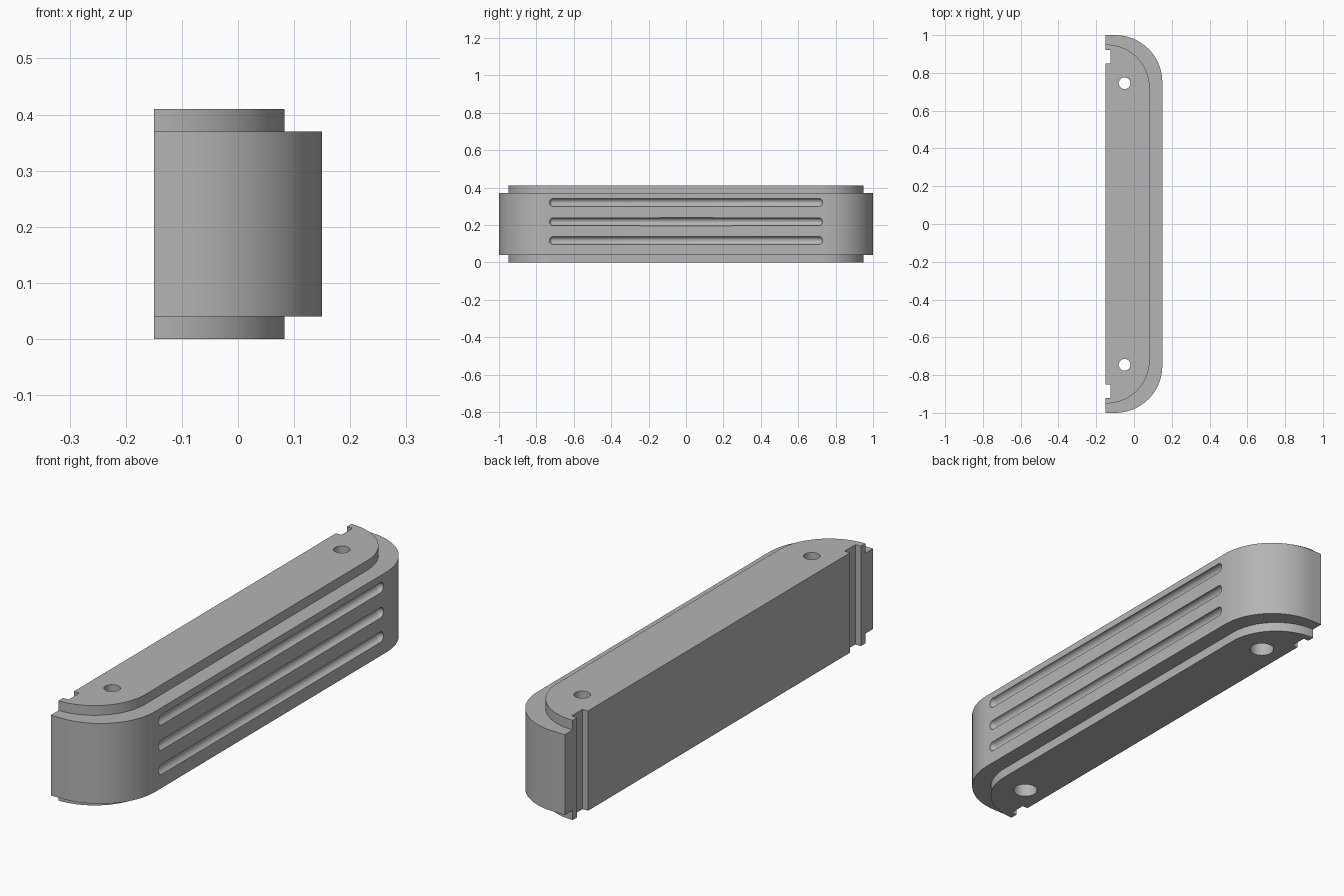
import bpy, bmesh, math
from mathutils import Matrix, Vector

if "Cube" in bpy.data.objects:
    bpy.data.objects.remove(bpy.data.objects["Cube"])

# Single grey finish
grey = bpy.data.materials.new("satin_grey")
grey.use_nodes = True
COLOUR = (0.46, 0.46, 0.46, 1)
grey.diffuse_color = COLOUR
grey.node_tree.nodes["Principled BSDF"].inputs["Base Color"].default_value = COLOUR

BACK = -0.15       # flat mounting side
HOLE_X, HOLE_Y = -0.05, 0.745


def add_object(name, bm):
    bmesh.ops.recalc_face_normals(bm, faces=bm.faces)
    mesh = bpy.data.meshes.new(name)
    bm.to_mesh(mesh)
    bm.free()
    mesh.materials.append(grey)
    obj = bpy.data.objects.new(name, mesh)
    bpy.context.scene.collection.objects.link(obj)
    return obj


def rounded_bar(name, front, end, radius, z0, z1, steps=24):
    """Bar along y with two rounded front corners and two grooves in its back."""
    half = []
    for i in range(steps + 1):
        a = math.pi / 2 * i / steps
        half.append((front - radius + radius * math.cos(a),
                     end - radius + radius * math.sin(a)))
    if half[-1][0] > BACK + 0.001:
        half.append((BACK, end))
    half += [(BACK, 0.92), (-0.125, 0.92), (-0.125, 0.85), (BACK, 0.85)]
    outline = half + [(x, -y) for x, y in reversed(half)]
    bm = bmesh.new()
    face = bm.faces.new([bm.verts.new((x, y, z0)) for x, y in outline])
    grown = bmesh.ops.extrude_face_region(bm, geom=[face])["geom"]
    bmesh.ops.translate(bm, vec=(0, 0, z1 - z0),
                        verts=[v for v in grown if isinstance(v, bmesh.types.BMVert)])
    return add_object(name, bm)


def drill(name, y, radius, z0, z1):
    bm = bmesh.new()
    bmesh.ops.create_cone(bm, cap_ends=True, segments=40, radius1=radius, radius2=radius,
                          depth=z1 - z0,
                          matrix=Matrix.Translation((HOLE_X, y, (z0 + z1) / 2)))
    return add_object(name, bm)


def capsule(name, z, radius=0.0215, half_length=0.73):
    """Round-ended rod along y, made by stretching a sphere at its equator."""
    bm = bmesh.new()
    bmesh.ops.create_uvsphere(bm, u_segments=24, v_segments=16, radius=radius,
                              matrix=Matrix.Rotation(math.pi / 2, 4, "X"))
    middle = Vector((0, 0, 0))
    bmesh.ops.bisect_plane(bm, geom=bm.verts[:] + bm.edges[:] + bm.faces[:],
                           plane_co=middle, plane_no=(0, 1, 0), clear_inner=True)
    for v in bm.verts:
        v.co.y = 0 if v.co.y < 0.0001 else v.co.y + half_length - radius
    copy = bmesh.ops.duplicate(bm, geom=bm.verts[:] + bm.edges[:] + bm.faces[:])["geom"]
    for v in copy:
        if isinstance(v, bmesh.types.BMVert):
            v.co.y *= -1
    bmesh.ops.remove_doubles(bm, verts=bm.verts, dist=0.0001)
    bmesh.ops.translate(bm, verts=bm.verts, vec=(0.15, 0, z))
    return add_object(name, bm)


# Grip shell, with a taller narrow core showing as a step above and below
handle = rounded_bar("handle_body", 0.15, 1.0, 0.25, 0.04, 0.37)
core = rounded_bar("core_helper", 0.083, 0.95, 0.23, 0.0, 0.41)
tools = [(core, "UNION")]

# Screw holes, wider from below
for side in (-1, 1):
    tools.append((drill("screw_hole_cutter", side * HOLE_Y, 0.031, -0.1, 0.5), "DIFFERENCE"))
    tools.append((drill("counterbore_cutter", side * HOLE_Y, 0.048, -0.1, 0.2), "DIFFERENCE"))

# Three decorative grooves along the front of the grip
for z in (0.117, 0.217, 0.32):
    tools.append((capsule("groove_cutter", z), "DIFFERENCE"))

bpy.context.view_layer.objects.active = handle
handle.select_set(True)
for tool, operation in tools:
    mod = handle.modifiers.new(tool.name, "BOOLEAN")
    mod.object = tool
    mod.operation = operation
    mod.solver = "EXACT"
    bpy.ops.object.modifier_apply(modifier=mod.name)
for tool, _ in tools:
    bpy.data.objects.remove(tool)

bpy.ops.object.shade_smooth_by_angle(angle=math.radians(30))
